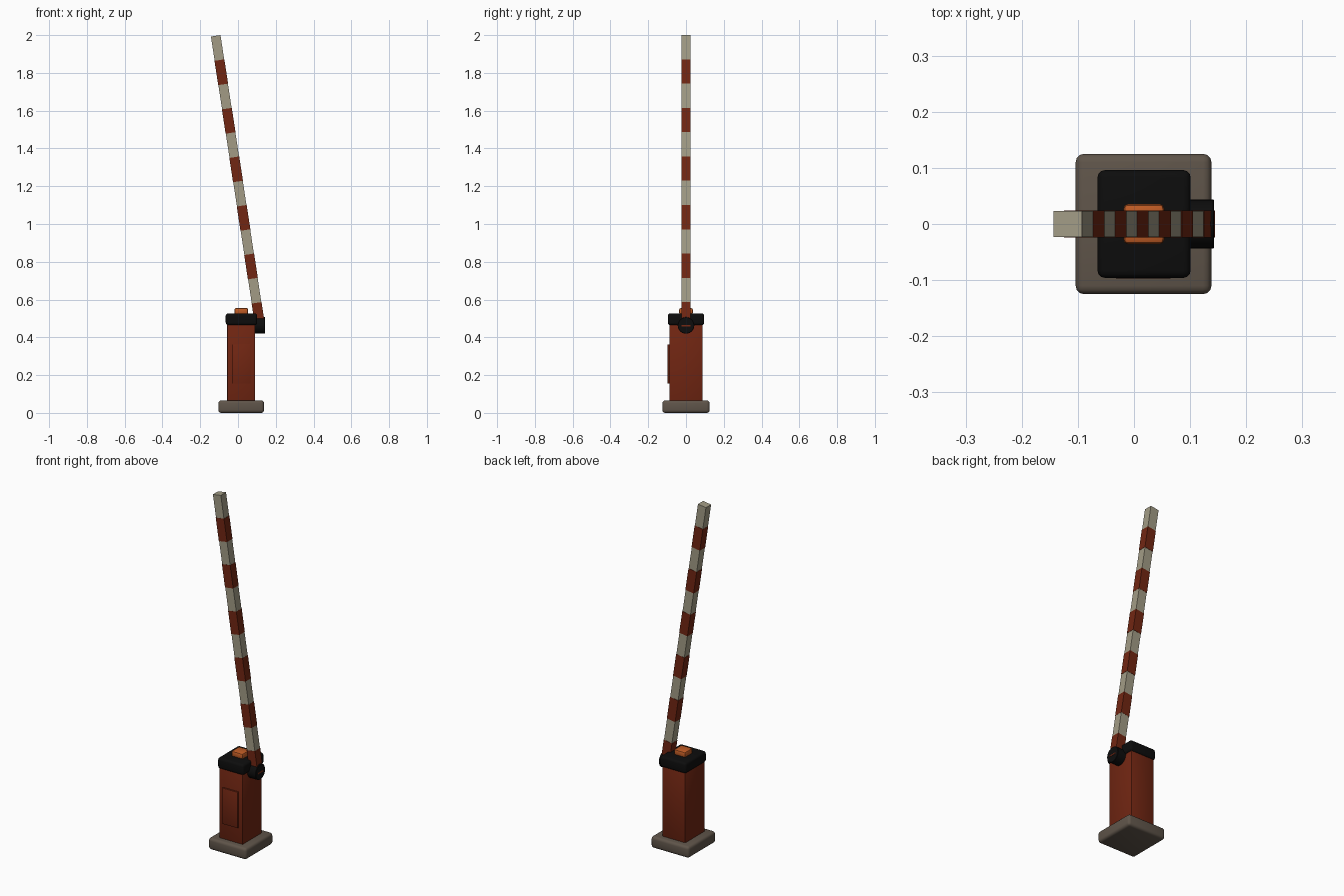
import bpy, math
from mathutils import Matrix, Vector

if "Cube" in bpy.data.objects:
    bpy.data.objects.remove(bpy.data.objects["Cube"])


def material(name, rgb):
    m = bpy.data.materials.new(name)
    m.diffuse_color = (*rgb, 1)
    m.use_nodes = True
    m.node_tree.nodes["Principled BSDF"].inputs["Base Color"].default_value = m.diffuse_color
    return m


RED = material("barrier red", (0.165, 0.019, 0.006))
WHITE = material("off white", (0.36, 0.33, 0.235))
BLACK = material("matt black", (0.004, 0.004, 0.004))
STONE = material("concrete", (0.115, 0.09, 0.068))
ORANGE = material("lamp orange", (0.52, 0.105, 0.018))


def finish(ob, name, mat, bevel, segments):
    ob.name = name
    ob.data.materials.append(mat)
    if bevel:
        mod = ob.modifiers.new("bevel", 'BEVEL')
        mod.width, mod.segments = bevel, segments
        mod.limit_method = 'ANGLE'
        bpy.ops.object.modifier_apply(modifier=mod.name)
        bpy.ops.object.shade_smooth_by_angle(angle=math.radians(35))
    return ob


def box(name, mat, lo, hi, bevel=0.0, segments=2):
    lo, hi = Vector(lo), Vector(hi)
    bpy.ops.mesh.primitive_cube_add(size=1, location=(lo + hi) / 2)
    ob = bpy.context.object
    ob.data.transform(Matrix.Diagonal((*(hi - lo), 1)))
    return finish(ob, name, mat, bevel, segments)


# Foundation, cabinet, door and lid
box("foundation", STONE, (-0.104, -0.125, 0), (0.138, 0.125, 0.066), 0.015, 3)
box("cabinet", RED, (-0.057, -0.088, 0.06), (0.091, 0.088, 0.47), 0.004)
box("door", RED, (-0.033, -0.097, 0.155), (0.066, -0.085, 0.362), 0.002)
box("lid", BLACK, (-0.065, -0.096, 0.465), (0.101, 0.096, 0.527), 0.013, 3)

# Warning lamp
box("warning_lamp", ORANGE, (-0.019, -0.036, 0.52), (0.054, 0.036, 0.555), 0.009)

# Pivot drum on the side of the cabinet
bpy.ops.mesh.primitive_cylinder_add(vertices=24, radius=0.044, depth=0.058,
                                    location=(0.114, 0, 0.463),
                                    rotation=(0, math.pi / 2, 0))
finish(bpy.context.object, "pivot_drum", BLACK, 0.002, 1)

# Raised arm: a pale beam with red sleeves, leaning left from the pivot
top, tilt, step, count = Vector((-0.118, 0, 1.9962)), math.radians(8.7), 0.13, 12
length = step * count
arm_matrix = Matrix.Translation(top) @ Matrix.Rotation(-tilt, 4, 'Y')
arm = box("arm_beam", WHITE, (-0.0255, -0.0235, -length), (0.0255, 0.0235, 0))
arm.matrix_world = arm_matrix @ Matrix.Translation((0, 0, -length / 2))
for i in range(1, count, 2):
    sleeve = box(f"arm_stripe_{i // 2 + 1}", RED,
                 (-0.0265, -0.0245, -step / 2), (0.0265, 0.0245, step / 2))
    sleeve.matrix_world = arm_matrix @ Matrix.Translation((0, 0, -step * (i + 0.5)))
